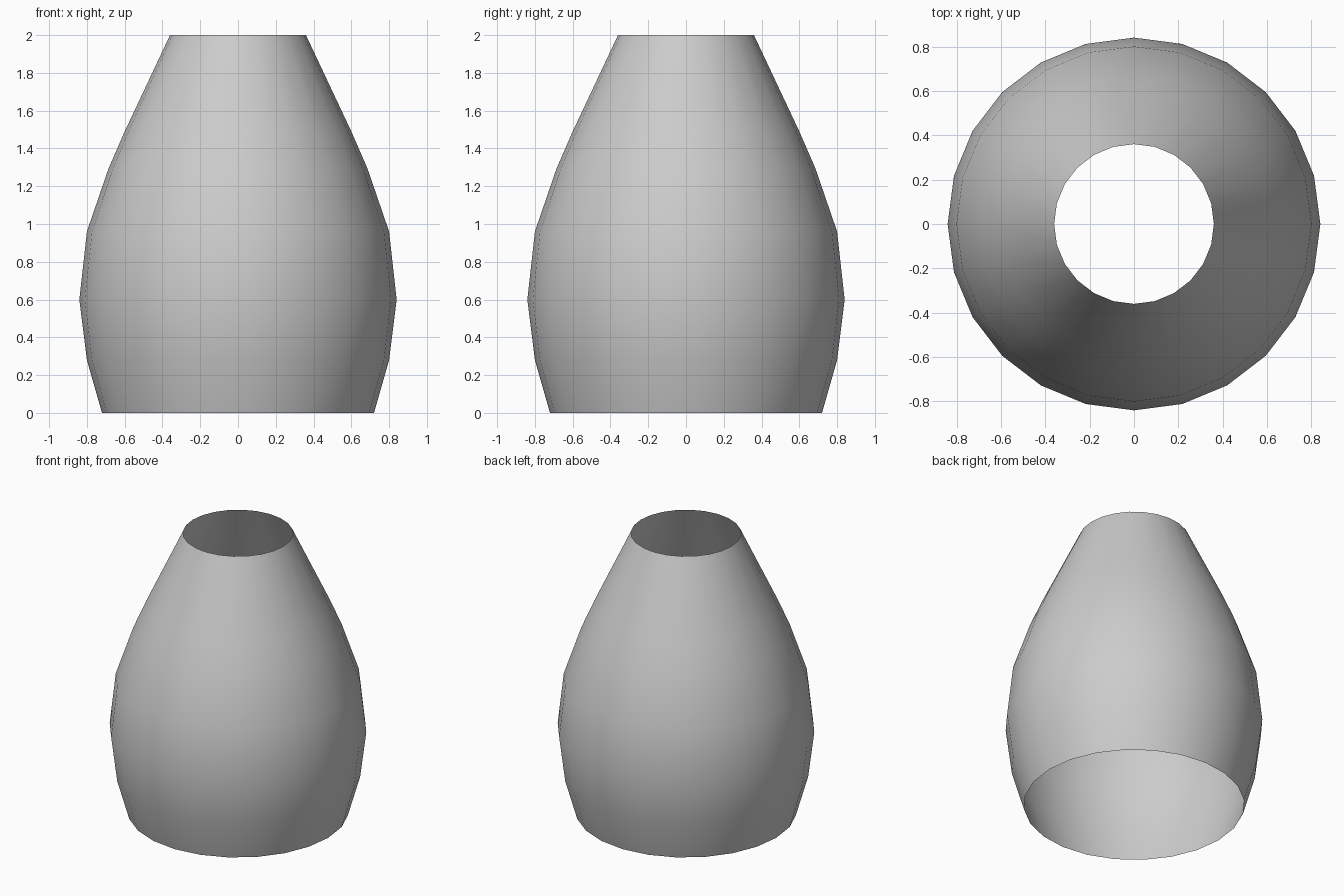
import bpy, bmesh, math

if "Cube" in bpy.data.objects:
    bpy.data.objects.remove(bpy.data.objects["Cube"])

# Profile of the open shell: (radius, height)
profile = [(0.72, 0.0), (0.80, 0.28), (0.84, 0.60), (0.80, 0.96),
           (0.685, 1.295), (0.60, 1.49), (0.36, 2.0)]
SIDES = 24

# Rings of vertices joined by quads, open at both ends
bm = bmesh.new()
rings = []
for r, z in profile:
    rings.append([bm.verts.new((r * math.cos(2 * math.pi * i / SIDES),
                                r * math.sin(2 * math.pi * i / SIDES), z))
                  for i in range(SIDES)])
for low, high in zip(rings, rings[1:]):
    for i in range(SIDES):
        j = (i + 1) % SIDES
        bm.faces.new((low[i], low[j], high[j], high[i])).smooth = True

mesh = bpy.data.meshes.new("tapered_shell")
bm.to_mesh(mesh)
bm.free()
shell = bpy.data.objects.new("tapered_shell", mesh)
bpy.context.collection.objects.link(shell)
